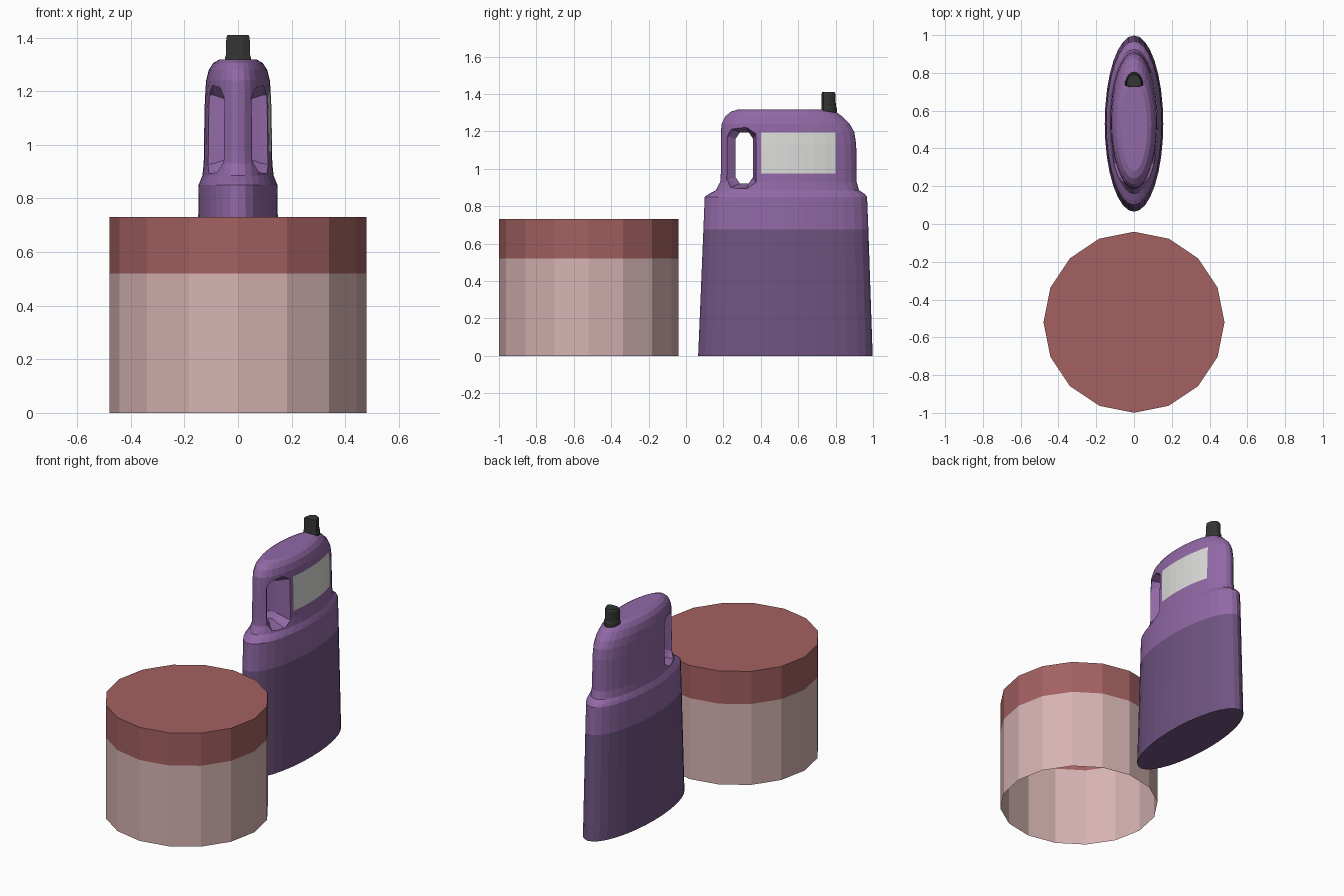
import bpy
import bmesh
from math import sin, cos, pi

cube = bpy.data.objects.get("Cube")
if cube:
    bpy.data.objects.remove(cube, do_unlink=True)


def material(name, *srgb):
    """Flat colour, given in sRGB and stored as linear."""
    rgba = [((c + 0.055) / 1.055) ** 2.4 for c in srgb] + [1]
    mat = bpy.data.materials.new(name)
    mat.use_nodes = True
    mat.diffuse_color = rgba
    bsdf = mat.node_tree.nodes["Principled BSDF"]
    bsdf.inputs["Base Color"].default_value = rgba
    bsdf.inputs["Roughness"].default_value = 0.8
    return mat


PURPLE = material("purple", 0.57, 0.41, 0.65)
DARK_PURPLE = material("dark purple", 0.44, 0.33, 0.51)
WHITE = material("label white", 0.86, 0.86, 0.85)
PINK = material("pale pink", 0.84, 0.70, 0.70)
RED = material("dusty red", 0.64, 0.38, 0.38)
BLACK = material("black", 0.20, 0.21, 0.20)


def finish(bm, name, *mats):
    mesh = bpy.data.meshes.new(name)
    bm.to_mesh(mesh)
    bm.free()
    obj = bpy.data.objects.new(name, mesh)
    bpy.context.collection.objects.link(obj)
    for mat in mats:
        mesh.materials.append(mat)
    return obj


def loft(rings):
    """Closed solid through a list of matching point rings."""
    bm = bmesh.new()
    loops = [[bm.verts.new(p) for p in ring] for ring in rings]
    n = len(loops[0])
    for a, b in zip(loops, loops[1:]):
        for i in range(n):
            j = (i + 1) % n
            bm.faces.new((a[i], a[j], b[j], b[i]))
    bm.faces.new(loops[0][::-1])
    bm.faces.new(loops[-1])
    bmesh.ops.recalc_face_normals(bm, faces=bm.faces)
    return bm


def ellipse(z, y0, y1, half_width, n=32):
    mid, ry = (y0 + y1) / 2, (y1 - y0) / 2
    return [(half_width * cos(2 * pi * i / n), mid + ry * sin(2 * pi * i / n), z)
            for i in range(n)]


def open_drum(name, z0, z1, mat, keep_top):
    """Sixteen-sided drum, open below."""
    bm = bmesh.new()
    bmesh.ops.create_cone(bm, cap_ends=True, segments=16, radius1=0.479,
                          radius2=0.479, depth=z1 - z0)
    bmesh.ops.translate(bm, verts=bm.verts, vec=(0, -0.52, (z0 + z1) / 2))
    bm.normal_update()
    gone = [f for f in bm.faces
            if f.normal.z < -0.5 or (f.normal.z > 0.5 and not keep_top)]
    bmesh.ops.delete(bm, geom=gone, context='FACES')
    return finish(bm, name, mat)


# Tub and its lid
open_drum("tub_wall", 0, 0.52, PINK, False)
open_drum("tub_lid", 0.52, 0.73, RED, True)

# Bottle body: height, front y, back y, half width
LABEL_Z = (0.975, 1.195)
body = loft([ellipse(*r) for r in (
    (0, 0.065, 0.998, 0.155),
    (0.675, 0.093, 0.975, 0.149),
    (0.85, 0.1, 0.968, 0.147),
    (0.865, 0.122, 0.955, 0.141),
    (0.885, 0.16, 0.925, 0.133),
    (0.93, 0.183, 0.912, 0.128),
    (LABEL_Z[0], 0.186, 0.912, 0.127),
    (1.13, 0.186, 0.91, 0.125),
    (LABEL_Z[1], 0.187, 0.9, 0.122),
    (1.24, 0.19, 0.875, 0.119),
    (1.28, 0.21, 0.835, 0.109),
    (1.305, 0.24, 0.8, 0.092),
    (1.318, 0.28, 0.75, 0.07),
)])

# Label edges and colour zones
for y in (0.4, 0.8):
    bmesh.ops.bisect_plane(body, geom=body.verts[:] + body.edges[:] + body.faces[:],
                           plane_co=(0, y, 0), plane_no=(0, 1, 0))
for f in body.faces:
    c = f.calc_center_median()
    if c.z < 0.675:
        f.material_index = 1
    elif c.x > 0.05 and 0.4 < c.y < 0.8 and LABEL_Z[0] < c.z < LABEL_Z[1]:
        f.material_index = 2
bottle = finish(body, "bottle_body", PURPLE, DARK_PURPLE, WHITE)


# Handle opening: flared cutter through the bottle
def opening(x, y0, y1, z0, z1):
    dy, dz = (y1 - y0) * 0.25, 0.035
    return [(x, y0 + dy, z0), (x, y1 - dy, z0), (x, y1, z0 + dz), (x, y1, z1 - dz),
            (x, y1 - dy, z1), (x, y0 + dy, z1), (x, y0, z1 - dz), (x, y0, z0 + dz)]


flare = [(0.02, 0.265, 0.358, 0.92, 1.195),
         (0.045, 0.225, 0.364, 0.91, 1.205),
         (0.09, 0.18, 0.372, 0.895, 1.22),
         (0.18, 0.16, 0.38, 0.885, 1.23)]
rings = [opening(-r[0], *r[1:]) for r in reversed(flare)] + [opening(*r) for r in flare]
cutter = finish(loft(rings), "handle_cutter", PURPLE)
cutter.hide_render = True
mod = bottle.modifiers.new("handle_opening", 'BOOLEAN')
mod.operation = 'DIFFERENCE'
mod.solver = 'EXACT'
mod.object = cutter
bpy.context.view_layer.objects.active = bottle
bpy.ops.object.modifier_apply(modifier=mod.name)
bpy.data.objects.remove(cutter, do_unlink=True)


# Cap: D-shaped, rounded to the back
def cap_ring(z, s):
    arc = [(0.046 * s * cos(pi * i / 10), 0.735 + 0.068 * s * sin(pi * i / 10), z)
           for i in range(11)]
    return arc + [(-0.02 * s, 0.735 - 0.01 * s, z), (0.02 * s, 0.735 - 0.01 * s, z)]


finish(loft([cap_ring(1.27, 1.05), cap_ring(1.325, 1.05), cap_ring(1.335, 0.97),
             cap_ring(1.4, 0.95), cap_ring(1.41, 0.85)]), "bottle_cap", BLACK)
